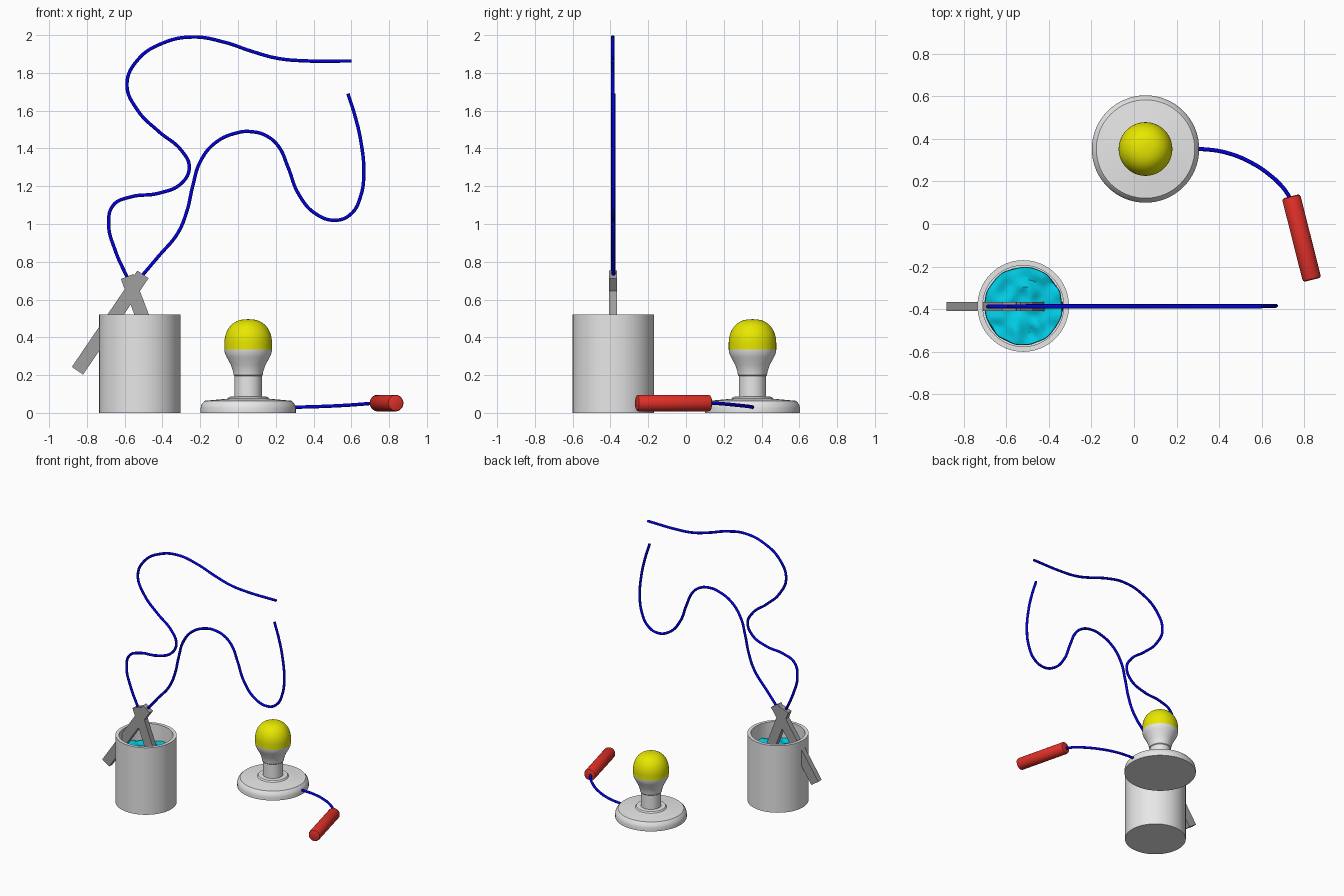
import bpy, bmesh, math
from mathutils import Vector, noise

if "Cube" in bpy.data.objects:
    bpy.data.objects.remove(bpy.data.objects["Cube"], do_unlink=True)


def material(name, rgb):
    m = bpy.data.materials.new(name)
    m.use_nodes = True
    m.diffuse_color = (*rgb, 1)
    m.node_tree.nodes["Principled BSDF"].inputs["Base Color"].default_value = (*rgb, 1)
    return m


LIGHT_GREY = material("light grey", (0.8, 0.8, 0.8))
DARK_GREY = material("dark grey", (0.35, 0.35, 0.35))
YELLOW = material("yellow", (0.8, 0.8, 0))
RED = material("red", (0.76, 0.03, 0.022))
BLUE = material("blue", (0, 0, 0.7))
CYAN = material("cyan", (0, 0.66, 0.86))


def smooth(obj, angle=35):
    bpy.ops.object.select_all(action="DESELECT")
    obj.select_set(True)
    bpy.context.view_layer.objects.active = obj
    bpy.ops.object.shade_smooth_by_angle(angle=math.radians(angle))


def add_mesh(name, bm, mat, location=(0, 0, 0)):
    bmesh.ops.recalc_face_normals(bm, faces=bm.faces)
    mesh = bpy.data.meshes.new(name)
    bm.to_mesh(mesh)
    bm.free()
    mesh.materials.append(mat)
    obj = bpy.data.objects.new(name, mesh)
    obj.location = location
    bpy.context.collection.objects.link(obj)
    return obj


def lathe(name, profile, mat, location, steps=64, shape=None):
    """Spin a (radius, height) profile about z; shape may move each vertex."""
    bm = bmesh.new()
    verts = [bm.verts.new((r, 0, z)) for r, z in profile]
    edges = [bm.edges.new(pair) for pair in zip(verts, verts[1:])]
    bmesh.ops.spin(bm, geom=verts + edges, axis=(0, 0, 1), cent=(0, 0, 0),
                   angle=math.tau, steps=steps)
    bmesh.ops.remove_doubles(bm, verts=bm.verts, dist=0.0005)
    if shape:
        for v in bm.verts:
            shape(v)
    obj = add_mesh(name, bm, mat, location)
    smooth(obj)
    return obj


def wire(name, points):
    """Round cable running smoothly through the points."""
    curve = bpy.data.curves.new(name, "CURVE")
    curve.dimensions = "3D"
    curve.bevel_depth = 0.0095
    curve.bevel_resolution = 3
    curve.use_fill_caps = True
    spline = curve.splines.new("BEZIER")
    spline.resolution_u = 8
    spline.bezier_points.add(len(points) - 1)
    for bp, p in zip(spline.bezier_points, points):
        bp.co = p
        bp.handle_left_type = bp.handle_right_type = "AUTO"
    curve.materials.append(BLUE)
    obj = bpy.data.objects.new(name, curve)
    bpy.context.collection.objects.link(obj)
    bpy.ops.object.select_all(action="DESELECT")
    obj.select_set(True)
    bpy.context.view_layer.objects.active = obj
    bpy.ops.object.convert(target="MESH")
    smooth(bpy.context.object, 50)


# Beaker with a thin wall
BEAKER = (-0.52, -0.385, 0)
lathe("beaker", [(0, 0), (0.215, 0), (0.215, 0.52), (0.19, 0.52), (0.19, 0.02), (0, 0.02)],
      LIGHT_GREY, BEAKER)


# Liquid with a rippled surface and uneven rim
def ripple(v):
    n = noise.noise(Vector((v.co.x * 16, v.co.y * 16, 0)))
    if v.co.z > 0.3:
        v.co.z += 0.026 * n
        if v.co.xy.length > 0.16:
            v.co.xy *= 1 + 0.05 * n


lathe("liquid", [(0, 0.025), (0.182, 0.025), (0.183, 0.385)]
      + [(0.18 * i / 10, 0.4) for i in range(10, -1, -1)], CYAN, BEAKER, 56, ripple)


# Crossed electrode plates
def plate(name, bottom, top):
    a, b = Vector((bottom[0], -0.387, bottom[1])), Vector((top[0], -0.387, top[1]))
    bm = bmesh.new()
    bmesh.ops.create_cube(bm, size=1)
    bmesh.ops.scale(bm, verts=bm.verts, vec=(0.072, 0.042, (b - a).length))
    obj = add_mesh(name, bm, DARK_GREY, (a + b) / 2)
    obj.rotation_euler.y = math.atan2(b.x - a.x, b.z - a.z)


plate("outer_electrode", (-0.85, 0.223), (-0.503, 0.733))
plate("inner_electrode", (-0.367, 0.145), (-0.587, 0.722))

# Long wires rising from the electrodes
upper = [(-.588, .72), (-.65, .86), (-.685, 1.0), (-.66, 1.1), (-.57, 1.143), (-.42, 1.163),
         (-.3, 1.215), (-.258, 1.3), (-.3, 1.39), (-.42, 1.49), (-.53, 1.6), (-.588, 1.74),
         (-.53, 1.87), (-.4, 1.957), (-.24, 1.99), (-.07, 1.962), (.07, 1.915),
         (.21, 1.877), (.35, 1.864), (.6, 1.863)]
lower = [(-.505, .73), (-.42, .83), (-.32, .95), (-.27, 1.07), (-.24, 1.2), (-.2, 1.33),
         (-.12, 1.43), (0, 1.484), (.07, 1.489), (.15, 1.467), (.215, 1.41), (.265, 1.3),
         (.32, 1.16), (.41, 1.055), (.52, 1.02), (.6, 1.055), (.65, 1.15), (.666, 1.27),
         (.65, 1.44), (.62, 1.57), (.582, 1.69)]
wire("upper_wire", [(x, -0.388, z) for x, z in upper])
wire("lower_wire", [(x, -0.384, z) for x, z in lower])

# Lamp: foot with a sloped rim, stem and socket, then the glowing dome
LAMP = (0.054, 0.352, 0)
lathe("lamp_base", [(0, 0), (0.252, 0), (0.252, 0.025), (0.247, 0.045), (0.231, 0.064),
                    (0.11, 0.075), (0.103, 0.085), (0.072, 0.087), (0.072, 0.195),
                    (0.077, 0.2), (0.08, 0.22), (0.092, 0.255), (0.114, 0.295),
                    (0.124, 0.318), (0.126, 0.335), (0, 0.335)], LIGHT_GREY, LAMP)
dome = [(0.126 * math.cos(t) ** 0.8, 0.37 + 0.126 * math.sin(t))
        for t in (math.pi / 2 * i / 12 for i in range(12))]
lathe("bulb", [(0.126, 0.335)] + dome + [(0, 0.496)], YELLOW, LAMP)

# Lead running to the handle
wire("handle_wire", [(0.28, 0.351, 0.03), (0.34, 0.35, 0.031), (0.44, 0.333, 0.034),
                     (0.55, 0.288, 0.039), (0.64, 0.228, 0.045), (0.70, 0.17, 0.05),
                     (0.74, 0.11, 0.053)])

# Handle: a rounded-edge cylinder lying down
start, end = Vector((0.737, 0.13, 0.052)), Vector((0.836, -0.262, 0.052))
length = (end - start).length
handle = lathe("handle", [(0, 0), (0.034, 0), (0.041, 0.004), (0.044, 0.012),
                          (0.044, length - 0.012), (0.041, length - 0.004),
                          (0.034, length), (0, length)], RED, start, 32)
handle.rotation_euler = (end - start).to_track_quat("Z", "Y").to_euler()
